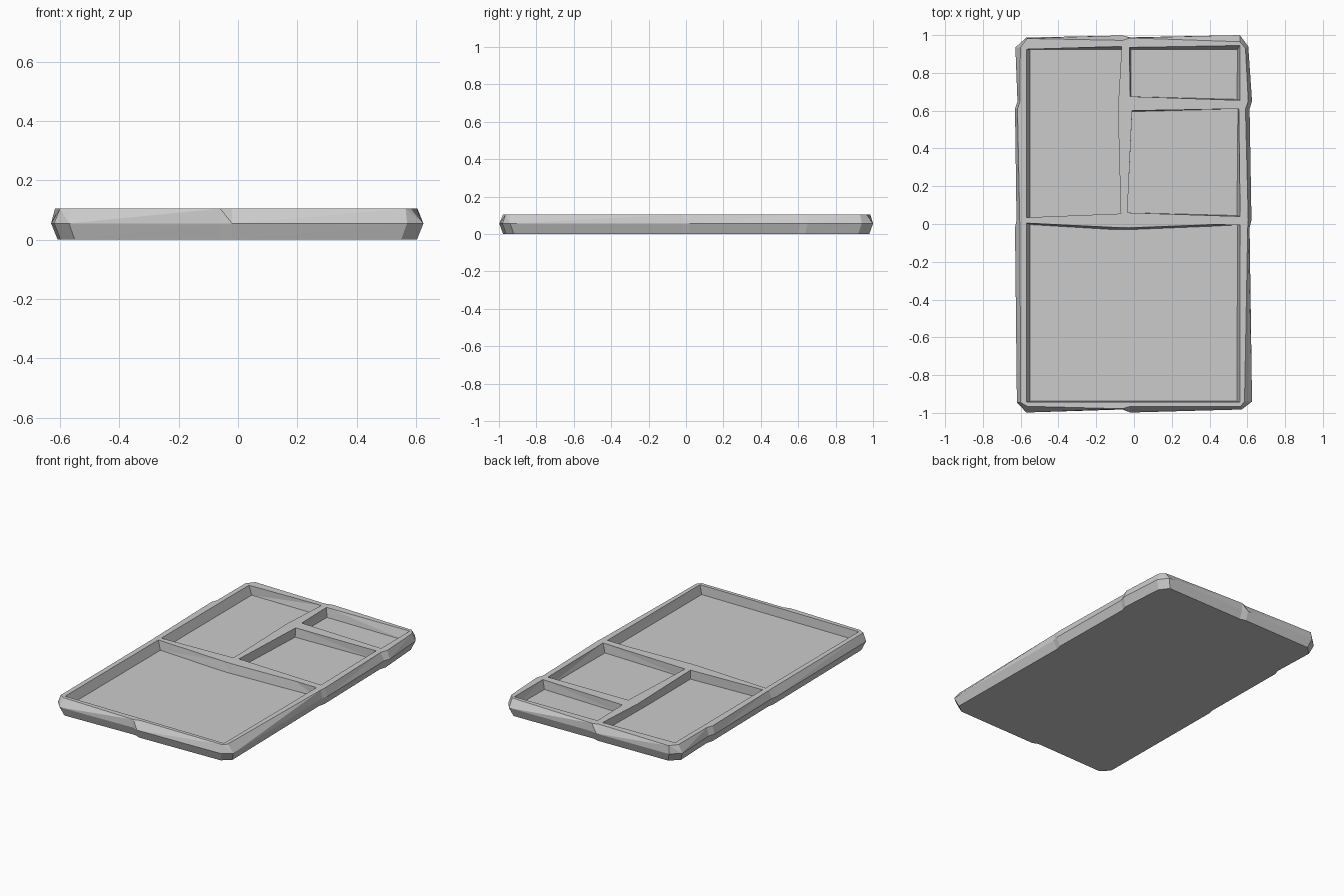
import bpy, bmesh

TOP, MID, FLOOR = 0.105, 0.055, 0.047

# Outer rim: widest line, upper line and foot line (roughly hewn, same point count)
WIDE = [(-.62, -.945), (-.57, -.998), (-.06, -.982), (-.02, -.998), (.57, -.982),
        (.625, -.94), (.612, -.02), (.622, .02), (.612, .61), (.625, .65),
        (.605, .94), (.56, 1.0), (-.02, .988), (-.06, .998), (-.57, .987),
        (-.628, .935), (-.617, .65), (-.63, .61), (-.622, .02), (-.63, -.02)]
UPPER = [(-.60, -.945), (-.565, -.965), (-.06, -.978), (-.02, -.965), (.565, -.965),
         (.585, -.94), (.602, -.02), (.605, .02), (.59, .61), (.605, .65),
         (.59, .93), (.56, .965), (-.02, .985), (-.06, .972), (-.565, .982),
         (-.602, .935), (-.603, .65), (-.617, .61), (-.605, .02), (-.604, -.02)]

# Compartments: (opening, ridge half way down the wall)
POCKETS = [
    ([(-.57, .035), (-.07, .055), (-.085, .61), (-.065, .94), (-.57, .925)],
     [(-.55, .035), (-.07, .055), (-.072, .50), (-.065, .925), (-.55, .925)]),
    ([(-.02, .675), (.56, .655), (.56, .945), (-.025, .935)],
     [(-.015, .675), (.545, .66), (.548, .925), (-.015, .925)]),
    ([(-.035, .06), (.562, .04), (.555, .61), (-.01, .60)],
     [(-.035, .06), (.545, .045), (.55, .61), (-.01, .595)]),
    ([(-.57, -.942), (.56, -.942), (.562, -.005), (.41, -.003), (-.03, -.02), (-.10, -.018), (-.57, .005)],
     [(-.55, -.938), (.545, -.938), (.548, -.005), (.41, -.012), (-.03, -.03), (-.10, -.03), (-.55, -.003)]),
]


def ring(bm, pts, z):
    return [bm.verts.new((x, y, z)) for x, y in pts]


def bridge(bm, a, b):
    # triangulated band with alternating diagonals for the facetted look
    n = len(a)
    for i in range(n):
        j = (i + 1) % n
        if i % 2:
            tris = ((a[i], a[j], b[j]), (a[i], b[j], b[i]))
        else:
            tris = ((a[i], a[j], b[i]), (a[j], b[j], b[i]))
        for t in tris:
            bm.faces.new(t)


def loop_edges(bm, vs):
    return [bm.edges.get((v, vs[(i + 1) % len(vs)])) for i, v in enumerate(vs)]


bm = bmesh.new()

# Outer wall and flat underside
foot = ring(bm, [(x * .965, y * .98) for x, y in WIDE], 0)
wide = ring(bm, WIDE, MID)
upper = ring(bm, UPPER, TOP)
bridge(bm, foot, wide)
bridge(bm, wide, upper)
bm.faces.new(foot[::-1])
rim = loop_edges(bm, upper)

# Compartment walls and floors
for opening, ridge in POCKETS:
    a, b = ring(bm, opening, TOP), ring(bm, ridge, FLOOR)
    bridge(bm, a, b)
    bm.faces.new(b)
    rim += loop_edges(bm, a)

# Flat top of the frame and dividers
bmesh.ops.triangle_fill(bm, edges=rim, use_beauty=True, use_dissolve=False, normal=(0, 0, 1))
bmesh.ops.recalc_face_normals(bm, faces=bm.faces[:])

mesh = bpy.data.meshes.new("divided_tray")
bm.to_mesh(mesh)
bm.free()
tray = bpy.data.objects.new("divided_tray", mesh)
bpy.context.collection.objects.link(tray)
